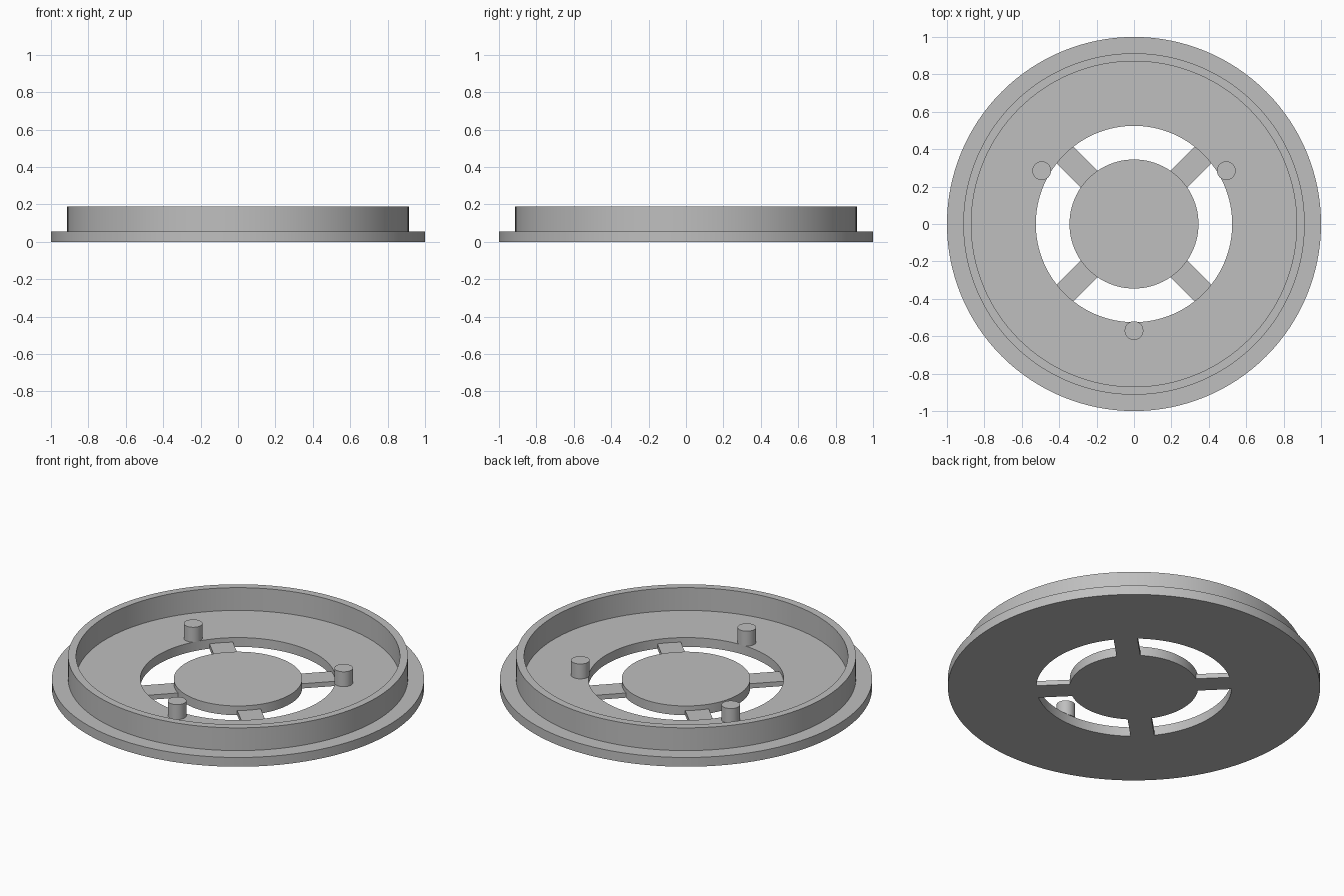
import bpy, bmesh
from math import radians, cos, sin, pi

cube = bpy.data.objects.get("Cube")
if cube:
    bpy.data.objects.remove(cube, do_unlink=True)

# Main dimensions
PLATE_TOP, RIM_TOP, SPOKE_TOP, PIN_TOP = 0.055, 0.19, 0.028, 0.143
HOLE_R, HUB_R = 0.525, 0.345

grey = bpy.data.materials.new("plain_grey")
grey.use_nodes = True
colour = (0.52, 0.52, 0.52, 1)
grey.diffuse_color = colour
grey.node_tree.nodes["Principled BSDF"].inputs["Base Color"].default_value = colour


def finish(obj, name):
    obj.name = name
    obj.data.materials.append(grey)
    bpy.ops.object.select_all(action="DESELECT")
    obj.select_set(True)
    bpy.context.view_layer.objects.active = obj
    bpy.ops.object.shade_smooth_by_angle(angle=radians(30))


def lathe(name, profile, segments=128):
    """Revolve a closed (radius, height) outline around z."""
    bm = bmesh.new()
    rings = []
    for i in range(segments):
        a = 2 * pi * i / segments
        rings.append([bm.verts.new((r * cos(a), r * sin(a), z)) for r, z in profile])
    n = len(profile)
    for i, ring in enumerate(rings):
        after = rings[(i + 1) % segments]
        for j in range(n):
            k = (j + 1) % n
            bm.faces.new((ring[j], after[j], after[k], ring[k]))
    bmesh.ops.recalc_face_normals(bm, faces=bm.faces)
    mesh = bpy.data.meshes.new(name)
    bm.to_mesh(mesh)
    bm.free()
    obj = bpy.data.objects.new(name, mesh)
    bpy.context.collection.objects.link(obj)
    finish(obj, name)


def cylinder(name, radius, x, y, bottom, top, sides):
    bpy.ops.mesh.primitive_cylinder_add(
        vertices=sides, radius=radius, depth=top - bottom,
        location=(x, y, (bottom + top) / 2))
    finish(bpy.context.object, name)


# Flanged plate with its raised rim
lathe("flanged_ring", [
    (HOLE_R, 0), (1, 0), (1, PLATE_TOP), (0.913, PLATE_TOP),
    (0.913, RIM_TOP), (0.87, RIM_TOP), (0.87, PLATE_TOP), (HOLE_R, PLATE_TOP)])

# Central disc
cylinder("hub_disc", HUB_R, 0, 0, 0, PLATE_TOP, 96)

# Four thin diagonal spokes
inner, outer = HUB_R - 0.008, HOLE_R + 0.002
for i in range(4):
    a = radians(45 + 90 * i)
    mid = (inner + outer) / 2
    bpy.ops.mesh.primitive_cube_add(
        size=1, location=(mid * cos(a), mid * sin(a), SPOKE_TOP / 2), rotation=(0, 0, a))
    spoke = bpy.context.object
    spoke.scale = (outer - inner, 0.128, SPOKE_TOP)
    finish(spoke, f"spoke_{i + 1}")

# Three locating pins
for i in range(3):
    a = radians(30 + 120 * i)
    cylinder(f"pin_{i + 1}", 0.05, 0.57 * cos(a), 0.57 * sin(a), PLATE_TOP, PIN_TOP, 48)
